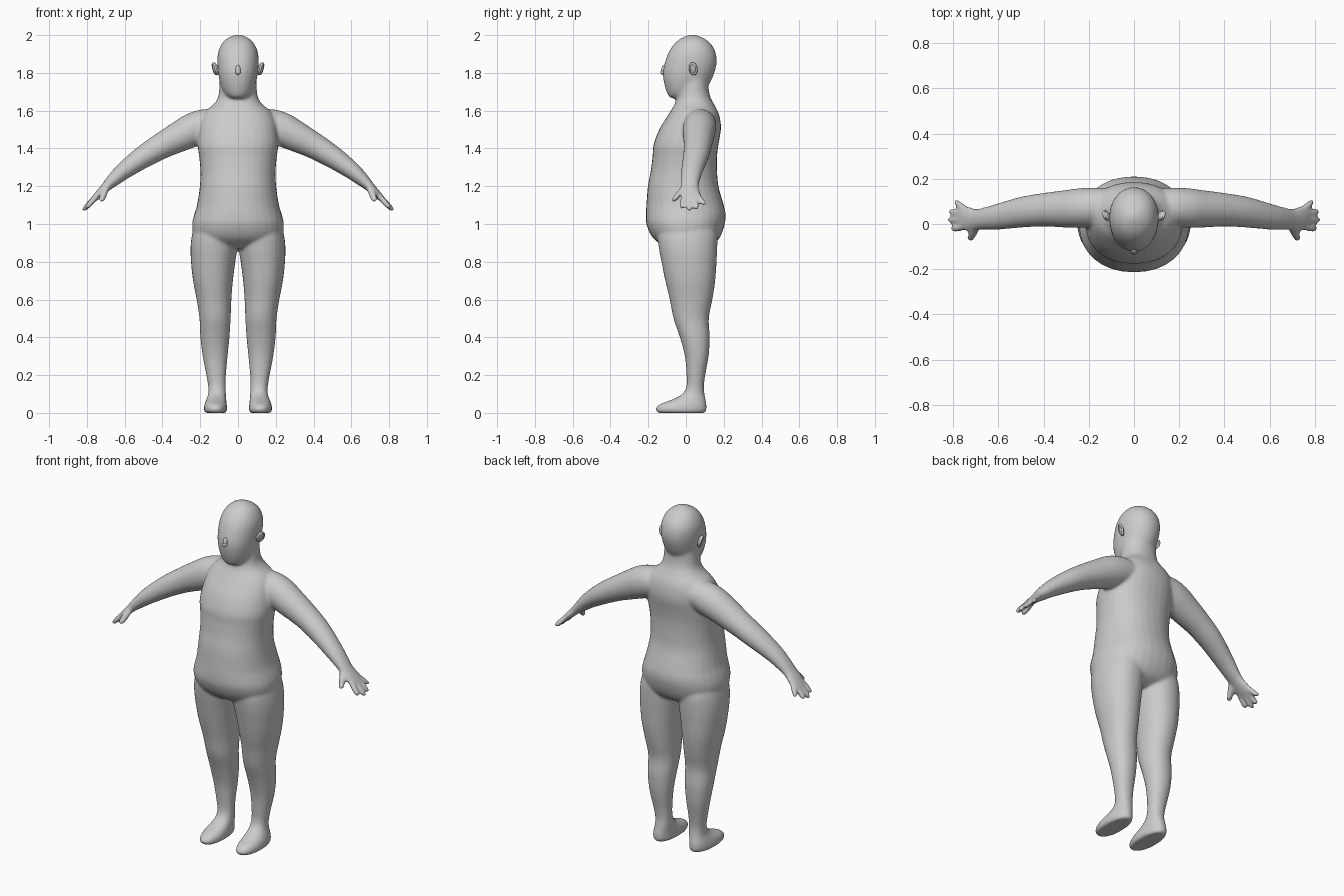
import bpy, bmesh, math
from mathutils import Vector, Matrix

if "Cube" in bpy.data.objects:
    bpy.data.objects.remove(bpy.data.objects["Cube"])

skin = bpy.data.materials.new("plain grey")
skin.diffuse_color = (0.6, 0.6, 0.6, 1)
skin.use_nodes = True
skin.node_tree.nodes["Principled BSDF"].inputs["Base Color"].default_value = skin.diffuse_color


def spline(rows, steps=4):
    """Catmull-Rom interpolation of rows of numbers."""
    out = []
    for i in range(len(rows) - 1):
        p0, p1, p2 = rows[max(i - 1, 0)], rows[i], rows[i + 1]
        p3 = rows[min(i + 2, len(rows) - 1)]
        for k in range(steps):
            t = k / steps
            out.append([0.5 * (2 * b + (c - a) * t + (2 * a - 5 * b + 4 * c - d) * t * t
                               + (3 * b - a - 3 * c + d) * t ** 3)
                        for a, b, c, d in zip(p0, p1, p2, p3)])
    return out + [list(rows[-1])]


def loft(bm, rings, power=2.0, n=32):
    """Skin over rings given as (centre, half axis u, half axis v)."""
    loops = []
    for c, u, v in rings:
        loop = []
        for k in range(n):
            a = 2 * math.pi * k / n
            cu, sv = math.cos(a), math.sin(a)
            e = 2 / power
            loop.append(bm.verts.new(c + u * math.copysign(abs(cu) ** e, cu)
                                     + v * math.copysign(abs(sv) ** e, sv)))
        loops.append(loop)
    for a, b in zip(loops, loops[1:]):
        for k in range(n):
            bm.faces.new((a[k], a[(k + 1) % n], b[(k + 1) % n], b[k]))
    bm.faces.new(loops[0])
    bm.faces.new(loops[-1])


def upright(bm, rows, side=1, power=2.0):
    """Rows of (z, x min, x max, y front, y back)."""
    rings = [(Vector((side * (x0 + x1) / 2, (y0 + y1) / 2, z)),
              Vector(((x1 - x0) / 2, 0, 0)), Vector((0, (y1 - y0) / 2, 0)))
             for z, x0, x1, y0, y1 in spline(rows)]
    loft(bm, rings, power)


def limb(bm, rows, side=1, power=2.0):
    """Rows of (x, y, z, half width along y, half thickness), along a path."""
    rows = spline(rows)
    rings = []
    for i, (x, y, z, w, t) in enumerate(rows):
        a, b = rows[max(i - 1, 0)], rows[min(i + 1, len(rows) - 1)]
        d = Vector((b[0] - a[0], 0, b[2] - a[2])).normalized()
        rings.append((Vector((side * x, y, z)), Vector((0, w, 0)),
                      Vector((-side * d.z, 0, d.x)) * t))
    loft(bm, rings, power)


def finger(bm, base, tip, r, side):
    b, t = Vector(base), Vector(tip)
    rows = []
    for f, s in ((0, .9), (.3, 1), (.6, 1), (.85, .9), (.96, .6), (1, .25)):
        rows.append((*b.lerp(t, f), r * s, r * s))
    limb(bm, rows, side)


bm = bmesh.new()

# Torso and neck
upright(bm, [(z, -w, w, f, b) for z, w, f, b in (
    (.87, .10, -.09, .10), (.90, .20, -.145, .155), (.94, .235, -.185, .185),
    (1.00, .243, -.21, .205), (1.05, .232, -.213, .21), (1.10, .217, -.21, .20),
    (1.20, .202, -.202, .172), (1.28, .199, -.187, .165), (1.36, .206, -.177, .165),
    (1.42, .214, -.172, .172), (1.50, .208, -.142, .185), (1.56, .195, -.105, .18),
    (1.60, .17, -.08, .167), (1.635, .128, -.06, .148), (1.67, .106, -.05, .13),
    (1.72, .099, -.045, .12), (1.80, .095, -.04, .12))], power=2.2)

# Head
upright(bm, [(z, -w, w, f, b) for z, w, f, b in (
    (1.665, .03, -.075, -.01), (1.675, .055, -.09, .04), (1.70, .078, -.103, .09),
    (1.75, .096, -.117, .128), (1.80, .105, -.122, .15), (1.85, .109, -.113, .162),
    (1.90, .107, -.096, .159), (1.94, .094, -.073, .142), (1.97, .073, -.045, .115),
    (1.99, .045, -.012, .08), (2.002, .012, .02, .045))], power=2.1)

for side in (-1, 1):
    # Leg and foot
    upright(bm, [
        (0, .065, .172, -.148, .10), (.012, .058, .18, -.16, .108), (.03, .058, .18, -.158, .11),
        (.05, .06, .176, -.13, .108), (.07, .062, .168, -.075, .104), (.10, .064, .158, -.02, .098),
        (.14, .065, .158, .002, .095), (.20, .064, .168, .003, .102), (.30, .055, .187, -.006, .12),
        (.40, .045, .199, -.032, .126), (.50, .039, .204, -.066, .121), (.60, .035, .219, -.086, .14),
        (.70, .027, .238, -.11, .155), (.80, .014, .249, -.13, .162), (.88, .002, .251, -.145, .166),
        (.95, 0, .242, -.15, .165), (1.02, .02, .22, -.12, .14)], side, 2.15)
    # Arm and palm
    limb(bm, [
        (.08, .08, 1.535, .075, .06), (.16, .075, 1.525, .085, .085), (.23, .071, 1.502, .088, .09),
        (.30, .067, 1.468, .083, .083), (.40, .063, 1.416, .074, .070), (.50, .052, 1.356, .068, .060),
        (.60, .033, 1.285, .058, .047), (.66, .024, 1.233, .05, .036), (.70, .02, 1.195, .048, .026),
        (.74, .025, 1.155, .056, .020), (.765, .03, 1.13, .055, .015), (.772, .03, 1.123, .04, .01)], side)
    # Fingers and thumb
    for y0, x, y, z in ((-.014, .806, -.022, 1.083), (.018, .822, .018, 1.070),
                        (.046, .816, .056, 1.078), (.07, .79, .098, 1.10)):
        finger(bm, (.75, y0, 1.145), (x, y, z), .0155, side)
    finger(bm, (.695, -.012, 1.195), (.727, -.068, 1.118), .019, side)

bmesh.ops.recalc_face_normals(bm, faces=bm.faces)
mesh = bpy.data.meshes.new("body")
bm.to_mesh(mesh)
bm.free()
body = bpy.data.objects.new("body", mesh)
bpy.context.collection.objects.link(body)
mesh.materials.append(skin)

# Blend the overlapping parts into one smooth skin
fuse = body.modifiers.new("fuse", 'REMESH')
fuse.mode = 'VOXEL'
fuse.voxel_size = 0.008
fuse.use_smooth_shade = True
relax = body.modifiers.new("relax", 'SMOOTH')
relax.factor = 0.5
relax.iterations = 10
bpy.context.view_layer.objects.active = body
body.select_set(True)
for name in ("fuse", "relax"):
    bpy.ops.object.modifier_apply(modifier=name)


def blob(name, centre, size, turn=(0, 0, 0)):
    bpy.ops.mesh.primitive_uv_sphere_add(segments=24, ring_count=16, radius=1,
                                         location=centre, rotation=turn)
    ob = bpy.context.object
    ob.name = name
    ob.scale = size
    ob.data.materials.append(skin)
    bpy.ops.object.shade_smooth()
    return ob


# Ears with a raised rim, and nose
for side, label in ((-1, "left"), (1, "right")):
    blob(label + "_ear", (side * .118, .036, 1.822), (.012, .023, .034),
         (math.radians(-10), side * math.radians(16), -side * math.radians(30)))
    bpy.ops.mesh.primitive_torus_add(major_segments=28, minor_segments=10, major_radius=.021,
                                     minor_radius=.006, location=(side * .124, .038, 1.822))
    rim = bpy.context.object
    rim.name = label + "_ear_rim"
    rim.rotation_euler = (math.radians(-10), side * math.radians(106), -side * math.radians(30))
    rim.scale = (1.3, .9, 1)
    rim.data.materials.append(skin)
    bpy.ops.object.shade_smooth()
blob("nose", (0, -.120, 1.815), (.013, .012, .027), (math.radians(-8), 0, 0))
blob("nose_tip", (0, -.124, 1.803), (.015, .012, .011))
